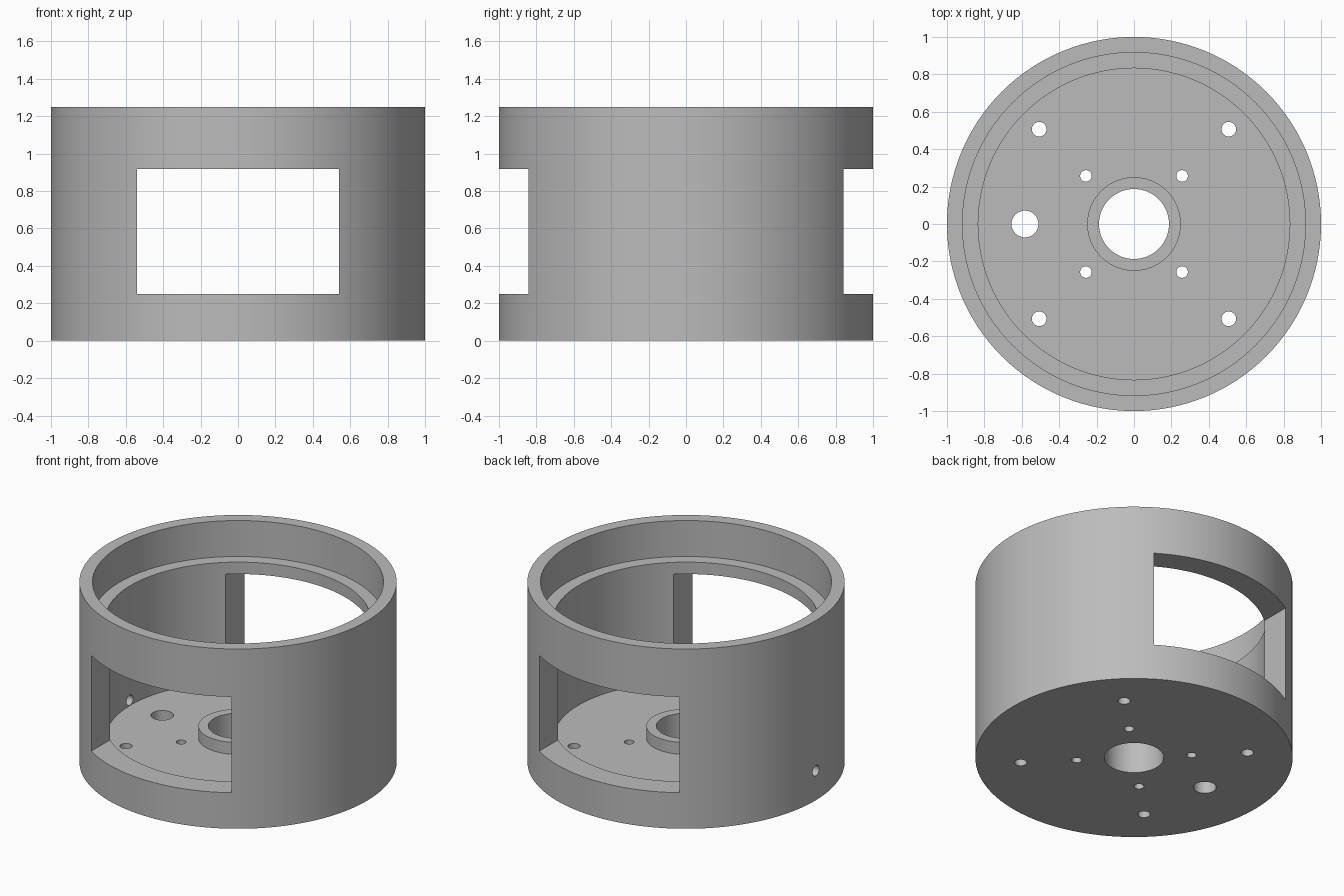
import bpy, bmesh
from math import pi, radians
from mathutils import Matrix, Vector

cube = bpy.data.objects.get("Cube")
if cube:
    bpy.data.objects.remove(cube, do_unlink=True)

grey = bpy.data.materials.new("plain grey")
grey.use_nodes = True
colour = (0.5, 0.5, 0.5, 1)
grey.diffuse_color = colour
grey.node_tree.nodes["Principled BSDF"].inputs["Base Color"].default_value = colour

FLOOR, SILL, LINTEL, STEP, TOP = 0.167, 0.25, 0.917, 1.0, 1.25
BORE, BOSS, INNER, RECESS, OUTER = 0.187, 0.25, 0.833, 0.917, 1.0


def to_object(name, bm):
    bmesh.ops.recalc_face_normals(bm, faces=bm.faces)
    mesh = bpy.data.meshes.new(name)
    bm.to_mesh(mesh)
    bm.free()
    mesh.materials.append(grey)
    obj = bpy.data.objects.new(name, mesh)
    bpy.context.collection.objects.link(obj)
    return obj


def lathe(name, profile, steps):
    """Turn a closed (radius, height) outline around the z axis."""
    bm = bmesh.new()
    verts = [bm.verts.new((r, 0, z)) for r, z in profile]
    edges = [bm.edges.new((v, verts[i - 1])) for i, v in enumerate(verts)]
    bmesh.ops.spin(bm, geom=verts + edges, cent=(0, 0, 0), axis=(0, 0, 1),
                   angle=2 * pi, steps=steps, use_merge=True)
    bmesh.ops.remove_doubles(bm, verts=bm.verts, dist=1e-5)
    return to_object(name, bm)


def drill(bm, centre, radius, length, axis="Z"):
    turn = Matrix.Rotation(pi / 2, 4, "Y") if axis == "X" else Matrix()
    bmesh.ops.create_cone(bm, cap_ends=True, segments=32, radius1=radius,
                          radius2=radius, depth=length,
                          matrix=Matrix.Translation(Vector(centre)) @ turn)


# Housing: cup with a stepped rim and a raised ring around the floor bore
housing = lathe("housing", [
    (BORE, 0), (OUTER, 0), (OUTER, TOP), (RECESS, TOP), (RECESS, STEP),
    (INNER, STEP), (INNER, FLOOR), (BOSS, FLOOR), (BOSS, SILL), (BORE, SILL)], 128)

# Window cutter: one box through front and back
bm = bmesh.new()
bmesh.ops.create_cube(bm, size=1, matrix=Matrix.Translation((0, 0, (SILL + LINTEL) / 2))
                      @ Matrix.Diagonal((1.08, 3, LINTEL - SILL, 1)))
windows = to_object("window_cutter", bm)

# Hole cutter: two squares of screw holes, cable hole and side hole
bm = bmesh.new()
for offset, radius in ((0.507, 0.039), (0.257, 0.031)):
    for sx in (-1, 1):
        for sy in (-1, 1):
            drill(bm, (sx * offset, sy * offset, 0.05), radius, 0.4)
drill(bm, (-0.583, 0, 0.05), 0.072, 0.4)
drill(bm, (-0.93, 0, 0.205), 0.036, 0.4, "X")
holes = to_object("hole_cutter", bm)

# Cut the openings, then discard the cutters
bpy.ops.object.select_all(action="DESELECT")
bpy.context.view_layer.objects.active = housing
housing.select_set(True)
for cutter in (windows, holes):
    cutter.hide_render = True
    mod = housing.modifiers.new(cutter.name, "BOOLEAN")
    mod.operation, mod.solver, mod.object = "DIFFERENCE", "EXACT", cutter
    bpy.ops.object.modifier_apply(modifier=mod.name)
    bpy.data.objects.remove(cutter, do_unlink=True)
bpy.ops.object.shade_smooth_by_angle(angle=radians(30))
